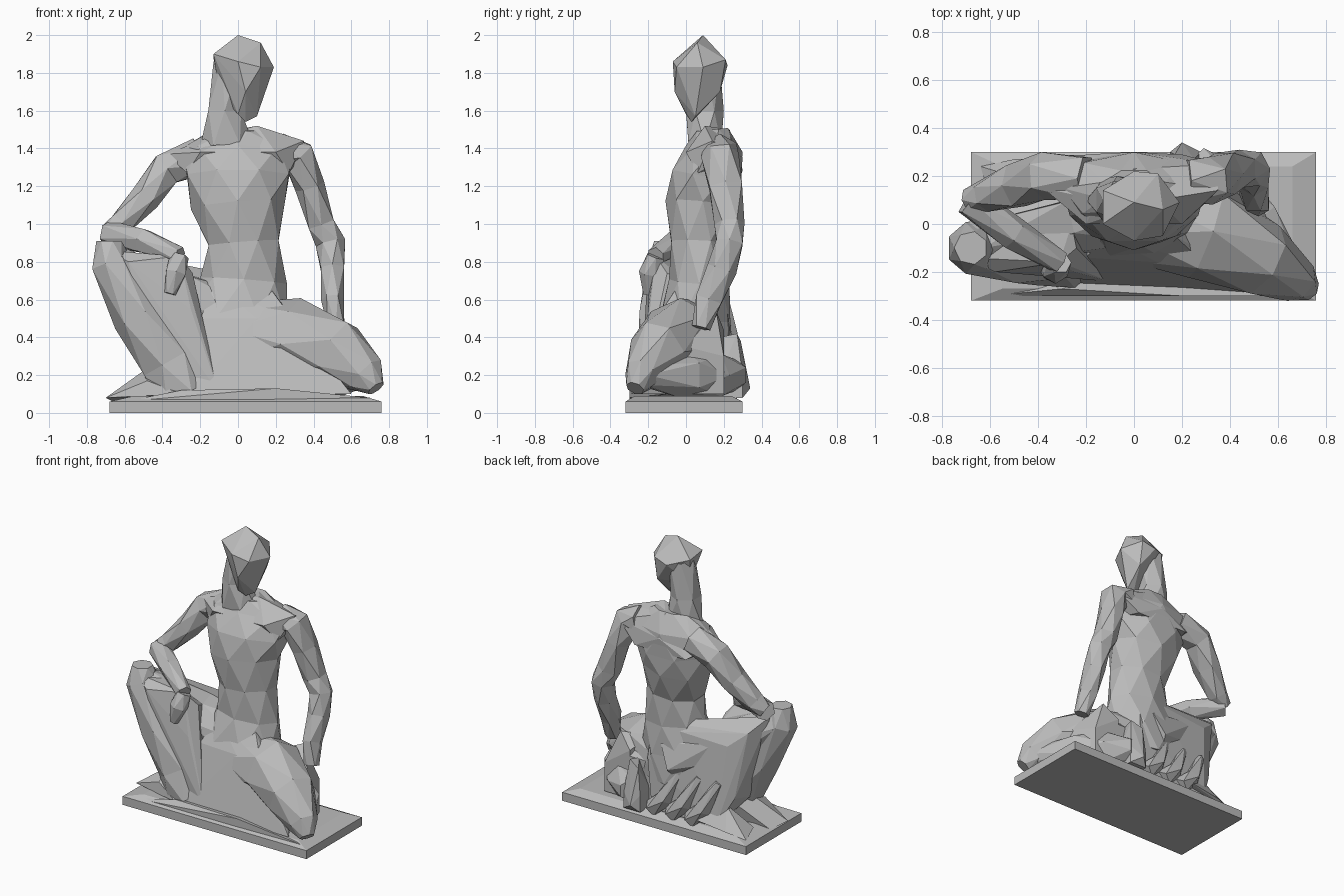
import bpy
import bmesh
from math import cos, sin, tau
from mathutils import Vector

default_cube = bpy.data.objects.get("Cube")
if default_cube:
    bpy.data.objects.remove(default_cube, do_unlink=True)

stone = bpy.data.materials.new("grey_stone")
stone.use_nodes = True
stone_colour = (0.5, 0.5, 0.5, 1)
stone.diffuse_color = stone_colour
stone.node_tree.nodes["Principled BSDF"].inputs["Base Color"].default_value = stone_colour


def finish(name, bm):
    """Turn a bmesh into a flat-shaded stone object."""
    bmesh.ops.recalc_face_normals(bm, faces=bm.faces[:])
    mesh = bpy.data.meshes.new(name)
    bm.to_mesh(mesh)
    bm.free()
    mesh.materials.append(stone)
    part = bpy.data.objects.new(name, mesh)
    bpy.context.collection.objects.link(part)
    return part


def chiselled_loft(name, sections, sides=6, depth_axis=(0, 1, 0)):
    """Loft rings (x, y, z, width, optional depth), each turned half a step for triangular facets."""
    bm = bmesh.new()
    centres = [Vector(section[:3]) for section in sections]
    rings = []
    for i, section in enumerate(sections):
        before = centres[max(i - 1, 0)]
        after = centres[min(i + 1, len(centres) - 1)]
        along = (after - before).normalized()
        deep = Vector(depth_axis)
        deep = (deep - along * deep.dot(along)).normalized()
        wide = deep.cross(along)
        width, depth = section[3], section[-1]
        ring = []
        for j in range(sides):
            angle = tau * (j + (i % 2) / 2) / sides
            offset = wide * cos(angle) * width + deep * sin(angle) * depth
            ring.append(bm.verts.new(centres[i] + offset))
        rings.append(ring)
    for i, (low, high) in enumerate(zip(rings, rings[1:])):
        for j in range(sides):
            k = (j + 1) % sides
            if i % 2 == 0:
                bm.faces.new((low[j], low[k], high[j]))
                bm.faces.new((high[j], low[k], high[k]))
            else:
                bm.faces.new((low[j], high[k], high[j]))
                bm.faces.new((low[j], low[k], high[k]))
    bm.faces.new(rings[0])
    bm.faces.new(rings[-1])
    return finish(name, bm)


def hewn_block(name, corners):
    """Wrap a faceted convex block around a few corner points."""
    bm = bmesh.new()
    for corner in corners:
        bm.verts.new(corner)
    result = bmesh.ops.convex_hull(bm, input=bm.verts[:])
    loose = {v for v in result["geom_interior"] if isinstance(v, bmesh.types.BMVert)}
    bmesh.ops.delete(bm, geom=list(loose), context="VERTS")
    return finish(name, bm)


def slab(left, right, front, back, bottom, top):
    """List the eight corners of a box."""
    return [(x, y, z) for x in (left, right) for y in (front, back) for z in (bottom, top)]


def both_sides(corners):
    """Repeat corner points on the other side of the body."""
    return [(x * side, y, z) for x, y, z in corners for side in (-1, 1)]


# Joints shared by neighbouring parts
right_elbow = (-.69, .1, .95)
right_wrist = (-.31, -.16, .83)
right_knee = (-.68, -.1, .8)
left_knee = (.68, -.24, .2)
left_heel = (.24, .27, .2)

# Plinth with a worn top and a rolled front rim
hewn_block("plinth", slab(-.68, .76, -.32, .3, 0, .06) + slab(-.55, .66, -.27, .24, 0, .09))
hewn_block("front_rim", [
    (-.6, -.3, .06), (-.3, -.27, .12), (.2, -.3, .13), (.7, -.3, .08), (.2, -.1, .1)])

# Trunk and shoulders
chiselled_loft("torso", [
    (0, .05, .3, .3, .2), (0, .05, .5, .28, .2), (.03, .07, .7, .23, .16),
    (.03, .07, .9, .2, .16), (0, .09, 1.1, .25, .2), (0, .11, 1.25, .29, .2),
    (0, .15, 1.4, .3, .15), (0, .14, 1.5, .14, .09)], sides=8)
hewn_block("shoulders", both_sides([(.2, 0, 1.38), (.27, .06, 1.27), (.2, .29, 1.25)]) + [
    (-.38, .15, 1.37), (-.15, .1, 1.46), (0, .23, 1.5), (.1, .1, 1.52), (.35, .14, 1.44),
    (.35, .25, 1.38), (0, .3, 1.35)])

# Neck and turned head
chiselled_loft("neck", [(-.06, .1, 1.42, .14, .1), (-.07, .1, 1.6, .1), (-.04, .1, 1.85, .09)])
hewn_block("head", [
    (0, .09, 2), (.12, .06, 1.96), (.19, .09, 1.83), (.12, -.05, 1.83), (0, -.07, 1.86),
    (-.13, 0, 1.9), (-.13, .14, 1.88), (-.1, .1, 1.7), (0, .22, 1.84), (.1, .21, 1.87),
    (0, 0, 1.58), (.04, .03, 1.54), (.1, .05, 1.57), (.1, .18, 1.7), (.04, -.06, 1.7)])

# Left arm hangs straight down behind the thigh
chiselled_loft("left_arm", [
    (.22, .18, 1.38, .1), (.32, .18, 1.36, .1), (.38, .21, 1.2, .08, .1), (.44, .23, 1, .08),
    (.49, .23, .9, .08), (.5, .19, .76, .07, .08), (.5, .12, .6, .06, .08), (.52, .08, .45, .05)])

# Right arm bends outward, its forearm resting across the raised knee
chiselled_loft("right_upper_arm", [
    (-.2, .19, 1.36, .1), (-.38, .2, 1.29, .1), (-.49, .16, 1.14, .08, .1),
    (-.62, .12, 1, .07), (*right_elbow, .05)])
chiselled_loft("right_forearm", [(*right_elbow, .07), (-.5, -.04, .91, .07), (*right_wrist, .05)])
chiselled_loft("right_hand", [(*right_wrist, .05), (-.33, -.19, .74, .06), (-.36, -.2, .63, .03)])

# Right leg, knee raised
chiselled_loft("right_thigh", [(0, .08, .45, .2), (-.33, .03, .6, .16), (*right_knee, .1)], sides=7)
chiselled_loft("right_shin", [
    (-.68, -.1, .91, .07), (*right_knee, .11), (-.52, -.1, .52, .15),
    (-.37, -.1, .27, .16), (-.28, -.1, .1, .17)], sides=7)
hewn_block("right_foot", [
    (-.7, -.14, .08), (-.66, 0, .06), (-.6, -.1, .14), (-.49, -.06, .23), (-.48, -.2, .17),
    (-.3, -.27, .1), (-.2, .1, .1), (-.4, .1, .25)])

# Left leg, folded flat along the ground
chiselled_loft("left_thigh", [
    (0, .04, .4, .2), (.3, -.03, .4, .21), (.53, -.15, .32, .18, .16),
    (*left_knee, .11, .09), (.73, -.27, .13, .05)], sides=7)
chiselled_loft("left_shin", [
    (*left_knee, .06), (.5, 0, .2, .13), (.36, .14, .2, .13), (*left_heel, .08)],
    depth_axis=(0, 0, 1))
hewn_block("left_foot", slab(.15, .28, .18, .3, .08, .2) + [
    (.2, .34, .13), (.17, .29, .38), (.25, .27, .42), (.24, .18, .4)])

# Drapery sloping from the waist across the lap and filling in around the raised knee
hewn_block("lap_cloth", slab(-.2, .3, .1, .2, .1, .4) + [
    (-.12, -.05, .68), (.17, -.05, .66), (.1, -.16, .5), (.3, -.17, .48), (-.2, -.14, .5),
    (-.1, -.23, .2), (.15, -.24, .2), (.6, -.29, .1), (-.25, -.25, .1)])
hewn_block("knee_cloth", [
    (-.7, -.14, .86), (-.58, -.2, .8), right_wrist, (-.24, -.1, .74), (-.25, -.2, .55),
    (-.47, -.2, .4), (-.42, -.2, .1), (-.1, -.24, .1), (-.2, 0, .1), (-.62, 0, .85), (-.26, 0, .7)])

# Drapery hanging from the hips and thigh at the back
hewn_block("hanging_cloth", [
    (-.66, 0, .86), (-.57, .12, .76), (-.45, .18, .66), (-.1, .2, .68), (.12, .2, .7),
    (.14, .23, .45), (.1, .24, .1), (-.4, .24, .1), (-.5, .17, .3), (-.5, 0, .25)])
hewn_block("trailing_cloth", [
    (-.64, .24, .07), (-.5, .27, .1), (-.44, .18, .25), (-.2, .28, .14), (-.3, 0, .1), (-.6, .1, .1)])
hewn_block("gathered_cloth", slab(.3, .5, .1, .2, .1, .3) + [
    (.4, .16, .54), (.3, .2, .44), (.56, 0, .35), (.55, 0, .1), (.25, .05, .5)])
for x in (-.3, -.15, 0):
    chiselled_loft("back_fold", [
        (x + .1, .23, .1, .06), (x, .23, .2, .06), (x - .1, .2, .4, .03)], sides=5)
